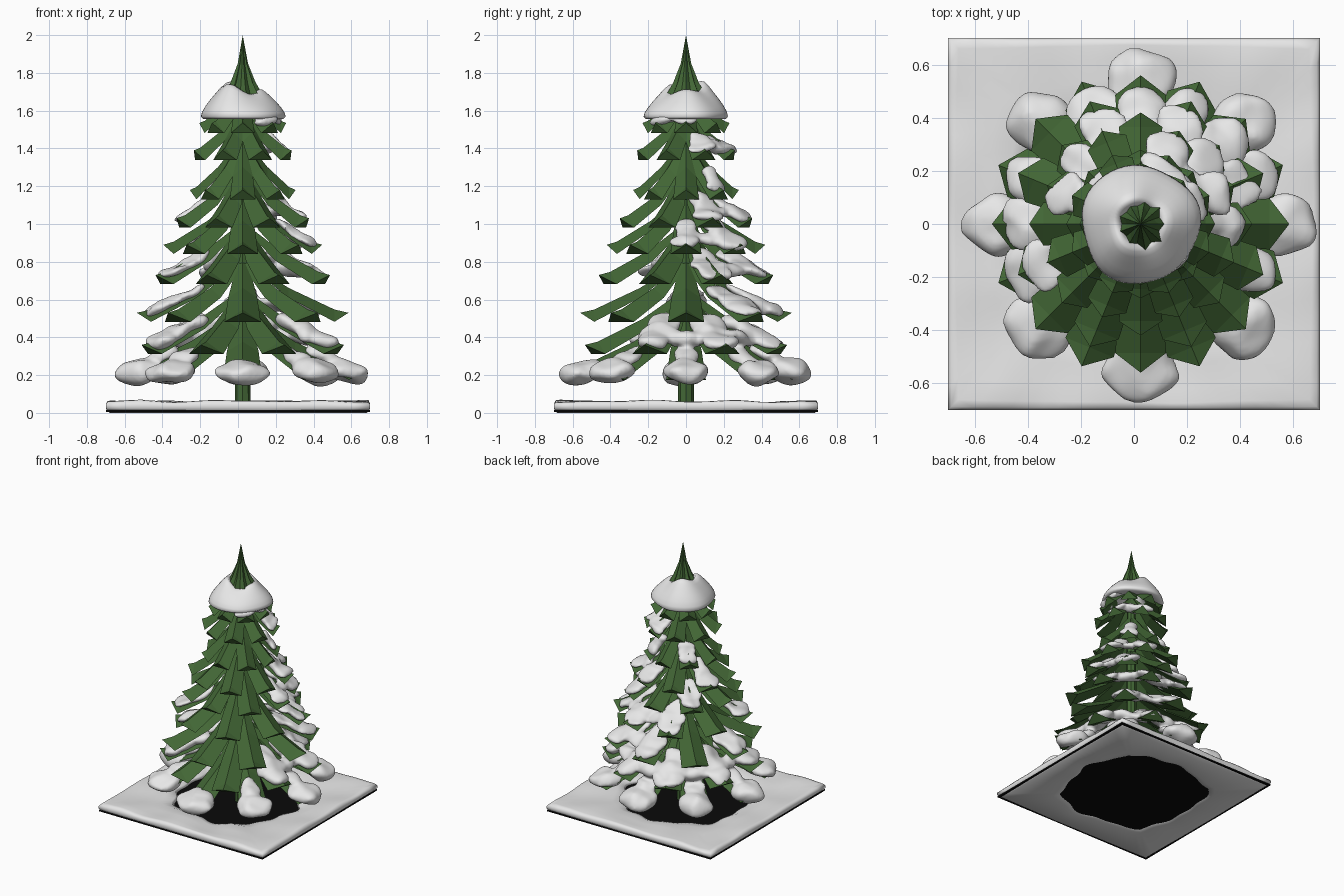
import bpy
import bmesh
import random
from math import sin, cos, pi, radians, atan2
from mathutils import Matrix, Vector, noise

random.seed(4)
if "Cube" in bpy.data.objects:
    bpy.data.objects.remove(bpy.data.objects["Cube"])

CX = 0.025   # tree axis
CURVE = 1.4  # how strongly branches level out towards the tip


def material(name, rgb):
    m = bpy.data.materials.new(name)
    m.use_nodes = True
    m.diffuse_color = (*rgb, 1)
    bsdf = m.node_tree.nodes["Principled BSDF"]
    bsdf.inputs["Base Color"].default_value = (*rgb, 1)
    bsdf.inputs["Roughness"].default_value = 0.9
    return m


GREEN = material("pine green", (0.055, 0.135, 0.036))
SNOW = material("snow white", (0.8, 0.8, 0.8))
SOIL = material("black soil", (0.003, 0.003, 0.003))


def finish(name, bm, mat, smooth=False):
    bmesh.ops.recalc_face_normals(bm, faces=bm.faces)
    for f in bm.faces:
        f.smooth = smooth
    mesh = bpy.data.meshes.new(name)
    bm.to_mesh(mesh)
    bm.free()
    mesh.materials.append(mat)
    ob = bpy.data.objects.new(name, mesh)
    bpy.context.collection.objects.link(ob)
    return ob


def bridge(bm, rings, close=False):
    """Join rings of vertices with quads."""
    n = len(rings[0])
    for i in range(len(rings) - (not close)):
        a, b = rings[i], rings[(i + 1) % len(rings)]
        for j in range(n):
            k = (j + 1) % n
            bm.faces.new((a[j], a[k], b[k], b[j]))


# Tiers: tip radius, tip height, drop from trunk to tip, snowy branches
TIERS = [
    (0.65, 0.22, 0.32, range(8)),
    (0.58, 0.36, 0.28, (0, 1, 2, 3, 4, 7)),
    (0.56, 0.53, 0.27, (1, 2, 4)),
    (0.50, 0.73, 0.26, (0, 1, 2, 4)),
    (0.42, 0.89, 0.26, (0, 1, 3)),
    (0.38, 1.03, 0.25, (0, 1, 3)),
    (0.28, 1.18, 0.25, (1, 3)),
    (0.28, 1.39, 0.20, (0, 1)),
    (0.23, 1.535, 0.17, (0, 7)),
]


def on_branch(tier, t, angle):
    """Point on the ridge of a branch."""
    R, zt, drop, _ = tier
    r = 0.03 + (R - 0.03) * t
    return Vector((CX + r * cos(angle), r * sin(angle), zt + drop * (1 - t) ** CURVE))


def add_branch(bm, tier, angle):
    side = Vector((-sin(angle), cos(angle), 0))
    half = 0.1 * tier[0] + 0.04
    sections = []
    for t, w in ((0, 0.35), (0.4, 0.8), (0.86, 1)):
        p = on_branch(tier, t, angle)
        low = p - Vector((0, 0, 0.065 * w))
        sections.append([bm.verts.new(v) for v in
                         (p, low + side * half * w, low - side * half * w)])
    bridge(bm, sections)
    tip = bm.verts.new(on_branch(tier, 1, angle))
    end = sections[-1]
    for j in range(3):
        bm.faces.new((end[j], end[(j + 1) % 3], tip))
    bm.faces.new(sections[0])


def add_blob(bm, pos, angle, slope, size):
    mat = (Matrix.Translation(pos) @ Matrix.Rotation(angle, 4, "Z")
           @ Matrix.Rotation(slope, 4, "Y") @ Matrix.Diagonal((*size, 1)))
    bmesh.ops.create_icosphere(bm, subdivisions=3, radius=1, matrix=mat)


# Branches, and the snow lying on them
snow = bmesh.new()
for i, tier in enumerate(TIERS):
    bm = bmesh.new()
    R, _, drop, snowy = tier
    half = 0.1 * R + 0.04
    for k in range(8):
        angle = radians(45 * k + 22.5 * (i % 2))
        add_branch(bm, tier, angle)
        if k not in snowy:
            continue
        if i == 0:
            # Heavy lumps on the lowest tips
            p = on_branch(tier, 0.83, angle)
            add_blob(snow, p - Vector((0, 0, 0.025)), angle, 0.15,
                     (0.12, random.uniform(0.12, 0.145), 0.062))
            if sin(angle) > -0.8:
                add_blob(snow, on_branch(tier, 0.64, angle), angle, 0.4,
                         (0.1, 0.07, 0.04))
            continue
        thick = 0.042 if i == 1 else 0.028
        for t in (0.48, 0.62, 0.78):
            p = on_branch(tier, t, angle) - Vector((0, 0, 0.01))
            slope = atan2(CURVE * drop * (1 - t) ** (CURVE - 1), R)
            width = half * (0.55 + 0.6 * t) * random.uniform(0.85, 1.3)
            add_blob(snow, p, angle, slope, (0.17 * R, width, thick))
        # Bridges to the next snowy branch
        if (k + 1) % 8 in snowy:
            for s in (0.25, 0.5, 0.75):
                a = angle + s * pi / 4
                p = on_branch(tier, 0.64, a) - Vector((0, 0, 0.03))
                add_blob(snow, p, a, 0.3, (0.11 * R, 0.13 * R, thick))
    finish(f"branch_tier_{i + 1}", bm, GREEN)

# Lumpy drifts rather than clean ellipsoids
for v in snow.verts:
    v.co += noise.noise_vector(v.co * 9) * 0.03
branch_snow = finish("branch_snow", snow, SNOW, True)
mod = branch_snow.modifiers.new("merge", "REMESH")
mod.mode = "VOXEL"
mod.voxel_size = 0.012
mod.use_smooth_shade = True
mod = branch_snow.modifiers.new("soften", "SMOOTH")
mod.factor = 0.5
mod.iterations = 4

# Trunk
bm = bmesh.new()
bmesh.ops.create_cone(bm, cap_ends=True, segments=8, radius1=0.042, radius2=0.03,
                      depth=1.69, matrix=Matrix.Translation((CX, 0, 0.86)))
finish("trunk", bm, GREEN)

# Folded spike at the top
bm = bmesh.new()
rings = []
for z, r in ((1.66, 0.12), (1.75, 0.068), (1.85, 0.028)):
    rings.append([bm.verts.new((CX + r * f * cos(a), r * f * sin(a), z))
                  for a, f in ((j * pi / 9, (1, 0.75)[j % 2]) for j in range(18))])
bridge(bm, rings)
tip = bm.verts.new((CX, 0, 2))
for j in range(18):
    bm.faces.new((rings[-1][j], rings[-1][(j + 1) % 18], tip))
bm.faces.new(rings[0])
finish("top_spike", bm, GREEN)

# Snow collar below the spike
bm = bmesh.new()
rings = []
PROFILE = ((0.06, 1.59), (0.2, 1.55), (0.237, 1.56), (0.205, 1.63),
           (0.15, 1.7), (0.1, 1.765), (0.075, 1.745), (0.05, 1.66))
for r, z in PROFILE:
    ring = []
    lift = max(0, (z - 1.58) / 0.17)
    for j in range(24):
        a = j * pi / 12
        rr = r * (1 + 0.04 * sin(3 * a + 1) + 0.02 * sin(5 * a))
        zz = z - lift * (0.03 + 0.025 * cos(a + 0.5) + 0.015 * cos(3 * a + 3.4))
        ring.append(bm.verts.new((0.022 + rr * cos(a), rr * sin(a), zz)))
    rings.append(ring)
bridge(bm, rings, close=True)
collar = finish("snow_collar", bm, SNOW, True)
mod = collar.modifiers.new("round", "SUBSURF")
mod.levels = mod.render_levels = 1

# Dark ground plate
bm = bmesh.new()
bmesh.ops.create_cube(bm, size=1, matrix=Matrix.Translation((0, 0, 0.011))
                      @ Matrix.Diagonal((1.395, 1.395, 0.01, 1)))
finish("ground_plate", bm, SOIL)

# Ground snow: a square slab with a ragged opening round the trunk
bm = bmesh.new()
rings = []
SLAB = ((0.28, 0), (0, 0.018), (0.04, 0.038), (0.2, 0.052), (0.45, 0.056), (0.7, 0.058),
        (0.9, 0.062), (0.97, 0.06), (1, 0.045), (1, 0.028), (0.985, 0.017), (0.93, 0))
for t, z in SLAB:
    ring = []
    for j in range(96):
        a = j * pi / 48
        inner = 0.43 + 0.015 * sin(5 * a + 1) + 0.012 * sin(8 * a) + 0.01 * sin(13 * a)
        outer = 0.7 / max(abs(cos(a)), abs(sin(a)))
        r = inner + (outer - inner) * t
        x, y = r * cos(a), r * sin(a)
        bump = 0.016 * noise.noise(Vector((x, y, 0)) * 4)
        ring.append(bm.verts.new((x, y, z + (bump if z > 0.05 else 0))))
    rings.append(ring)
bridge(bm, rings, close=True)
finish("ground_snow", bm, SNOW, True)
